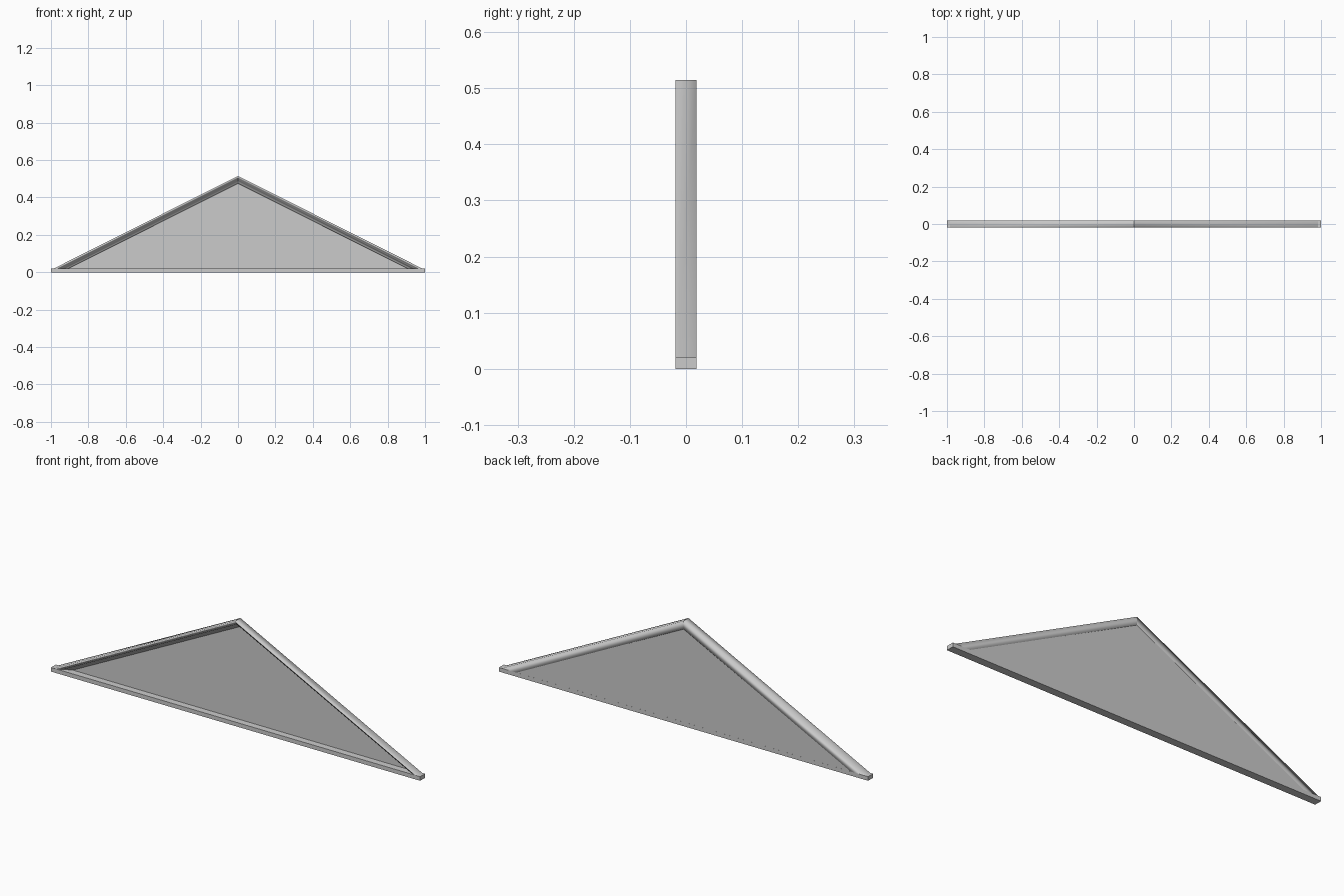
import bpy
import bmesh

cube = bpy.data.objects.get("Cube")
if cube:
    bpy.data.objects.remove(cube)

DEPTH = 0.019      # half depth
BASE_TOP = 0.02
APEX = 0.515
REACH = 0.985      # half width of the rakes where they meet the base

stone = bpy.data.materials.new("grey stone")
stone.use_nodes = True
colour = (0.6, 0.6, 0.6, 1)
stone.diffuse_color = colour
stone.node_tree.nodes["Principled BSDF"].inputs["Base Color"].default_value = colour


def add_object(name, bm, smooth=False):
    bmesh.ops.recalc_face_normals(bm, faces=bm.faces)
    for face in bm.faces:
        face.smooth = smooth
    mesh = bpy.data.meshes.new(name)
    bm.to_mesh(mesh)
    bm.free()
    mesh.materials.append(stone)
    obj = bpy.data.objects.new(name, mesh)
    bpy.context.collection.objects.link(obj)
    return obj


def prism(name, outline, front, back):
    """Extrude an (x, z) outline from front to back along y."""
    bm = bmesh.new()
    face = bm.faces.new([bm.verts.new((x, front, z)) for x, z in outline])
    moved = bmesh.ops.extrude_face_region(bm, geom=[face])["geom"]
    verts = [v for v in moved if isinstance(v, bmesh.types.BMVert)]
    bmesh.ops.translate(bm, verts=verts, vec=(0, back - front, 0))
    return add_object(name, bm)


# Raking moulding: (drop below the outer edge, y) around the section
section = [(0, -DEPTH), (0.008, -DEPTH), (0.012, -0.013), (0.020, -0.009),
           (0.024, 0.002), (0.034, 0.006), (0.040, 0.012), (0.040, DEPTH), (0, DEPTH)]


def rake(name, side):
    bm = bmesh.new()
    rise = APEX - BASE_TOP
    top = [bm.verts.new((0, y, APEX - drop)) for drop, y in section]
    foot = [bm.verts.new((side * REACH * (1 - drop / rise), y, BASE_TOP))
            for drop, y in section]
    for i in range(len(section)):
        j = (i + 1) % len(section)
        bm.faces.new((top[i], top[j], foot[j], foot[i]))
    return add_object(name, bm, smooth=True)


rake("left_raking_moulding", 1)
rake("right_raking_moulding", -1)

# Horizontal base strip
prism("base_strip", [(-1, 0), (1, 0), (1, BASE_TOP), (-1, BASE_TOP)], -DEPTH, DEPTH)

# Thin triangular panel at the back, tucked under the mouldings
prism("back_panel", [(-0.94, BASE_TOP), (0.94, BASE_TOP), (0, 0.49)], 0.014, DEPTH - 0.0003)
